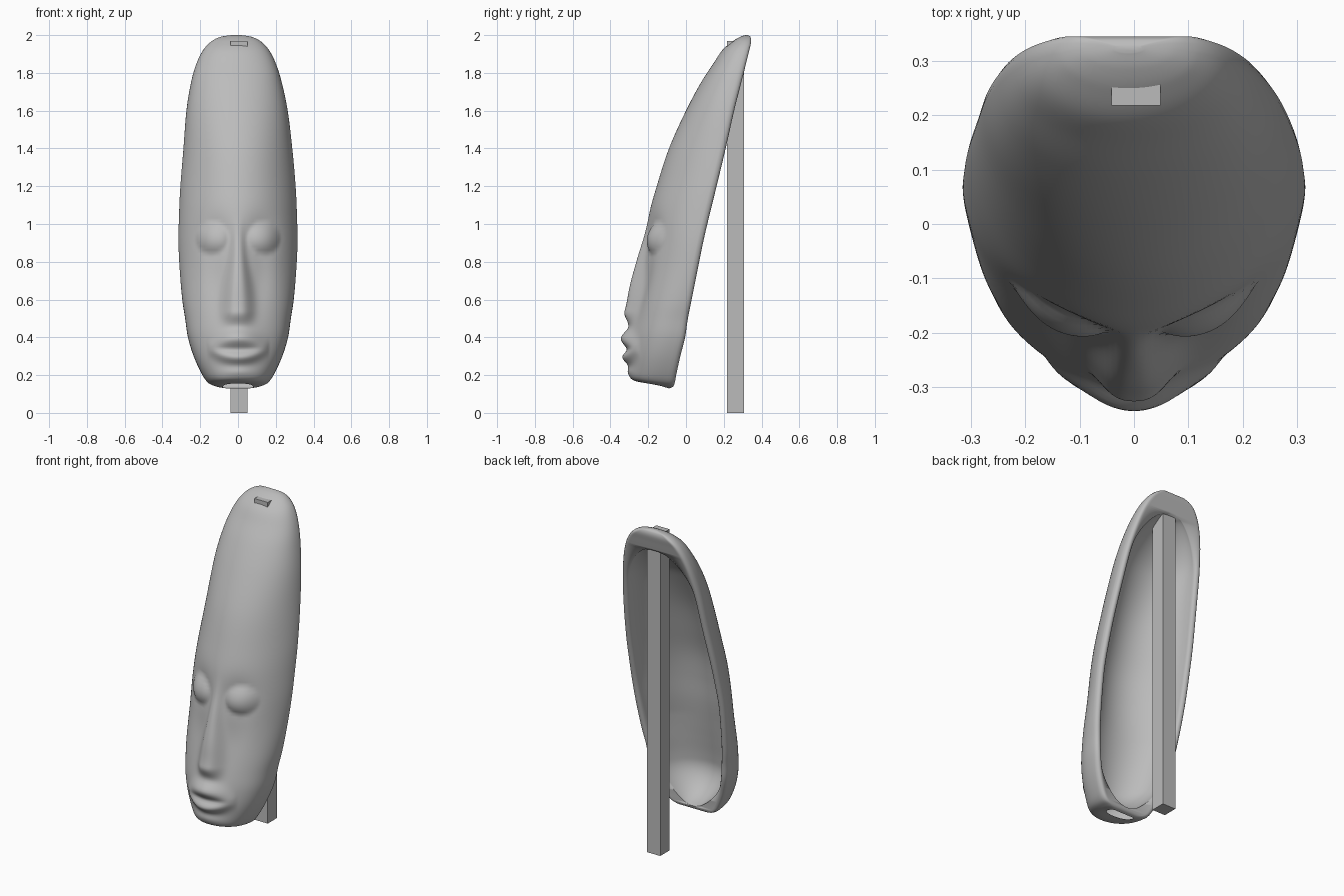
import bpy, bmesh
from math import sin, cos, pi, exp, sqrt

if "Cube" in bpy.data.objects:
    bpy.data.objects.remove(bpy.data.objects["Cube"], do_unlink=True)

grey = bpy.data.materials.new("plain_grey")
grey.use_nodes = True
COLOUR = (0.5, 0.5, 0.5, 1)
grey.diffuse_color = COLOUR
grey.node_tree.nodes["Principled BSDF"].inputs["Base Color"].default_value = COLOUR

# Mask stations: height, half width, front y, rim y
STATIONS = [
    (.13, .08, -.18, -.09), (.138, .12, -.25, -.07), (.158, .16, -.29, -.06),
    (.21, .195, -.295, -.05), (.3, .235, -.29, -.03), (.4, .265, -.28, -.005),
    (.5, .28, -.265, .01), (.6, .295, -.25, .03), (.75, .308, -.23, .06),
    (.9, .315, -.217, .09), (1.05, .312, -.196, .125), (1.2, .305, -.155, .162),
    (1.4, .288, -.09, .21), (1.6, .268, 0, .255), (1.75, .24, .08, .293),
    (1.85, .21, .145, .318), (1.92, .175, .192, .335), (1.965, .133, .243, .345),
    (1.99, .085, .285, .341), (2.0, .025, .315, .328)]
STEPS, COLS, INNER = 8, 88, 36


def spline(points, steps):
    """Smooth in-between stations through the given ones."""
    last = len(points) - 1
    for i in range(last):
        a, b, c, d = (points[min(max(k, 0), last)] for k in (i - 1, i, i + 1, i + 2))
        for s in range(steps):
            t = s / steps
            yield [.5 * (2 * q + (r - p) * t + (2 * p - 5 * q + 4 * r - u) * t * t
                         + (3 * q - p - 3 * r + u) * t ** 3)
                   for p, q, r, u in zip(a, b, c, d)]
    yield points[-1]


def bell(d, size):
    return exp(-(d / size) ** 2)


def ramp(v, lo, hi):
    t = min(1, max(0, (v - lo) / (hi - lo)))
    return t * t * (3 - 2 * t)


def relief(x, z):
    """How far the face stands out from the plain shell."""
    x = abs(x)
    # nose: narrow bridge widening to the nostrils
    down = ramp(z, 1.02, .56)
    half = .028 + .045 * down ** 1.5
    out = .06 * ramp(z, 1.06, .62) * ramp(z, .44, .54) * exp(-(x / half) ** 3)
    # sockets, cheek hollows
    out -= .024 * bell(x - .12, .085) * bell(z - .94, .105)
    out -= .012 * bell(x - .12, .06) * bell(z - .72, .14)
    # closed eyes
    r2 = ((x - .138) / .088) ** 2 + ((z - .925) / .085) ** 2
    out += .042 * max(0, 1 - r2) ** 1.1
    # muzzle, lips and chin
    out += .032 * bell(x, .11) * bell(z - .40, .11)
    s = max(0, 1 - (x / .165) ** 2)
    line = .34 - .01 * s
    out += .032 * s * bell(z - line - .065 * s, .043)
    out += .036 * s * bell(z - line + .05 * s, .038)
    out -= .006 * s * bell(z - line, .016)
    out += .012 * bell(x, .09) * bell(z - .195, .03)
    return out


def section(z, w, front, rim):
    """Closed C-shaped outline of the hollow shell at one height."""
    e = min(.027, .3 * (rim - front), .3 * w)
    # full round chin, keeled brow, flatter crown
    power = .74 + .5 * ramp(z, .4, .9) - .42 * ramp(z, 1.2, 1.9)
    loop = []
    for i in range(COLS + 1):
        a = pi * (i / COLS - .5)
        x = w * sin(a)
        y = rim - e - (rim - e - front) * max(0, cos(a)) ** power
        loop.append((x, y - relief(x, z) * ramp(cos(a), .05, .45), z))
    # cavity, closing towards both ends
    u = min(1, max(0, (z - .16) / .2)) * min(1, max(0, (1.87 - z) / .25))
    c = sqrt(1 - (1 - u) ** 2)
    wide = (w - 1.5 * e) * (.15 + .85 * c)
    deep = max(0, rim - front - .06) * c
    # rounded rim
    edge = [(.12, .5), (.4, .12), (.8, 0), (1.2, .15 * c)]
    loop += [(w - p * e, rim - q * e, z) for p, q in edge]
    for i in range(INNER + 1):
        a = pi * (.5 - i / INNER)
        y = rim - .5 * e * c - deep * max(0, cos(a)) ** max(1, power)
        loop.append((wide * sin(a), y, z))
    loop += [(p * e - w, rim - q * e, z) for p, q in reversed(edge)]
    # crown leans slightly sideways, chin underside rises to the front
    lean = -.01 * ramp(z, 1.3, 1.9)
    lift = .026 * ramp(z, .4, .13) / (rim - front)
    return [(x + lean, y, h + lift * (rim - y)) for x, y, h in loop]


def make_object(name, bm):
    bmesh.ops.recalc_face_normals(bm, faces=bm.faces)
    mesh = bpy.data.meshes.new(name)
    bm.to_mesh(mesh)
    bm.free()
    mesh.materials.append(grey)
    obj = bpy.data.objects.new(name, mesh)
    bpy.context.collection.objects.link(obj)
    return obj


# Mask: sections lofted upwards, open under the chin, closed at the crown
bm = bmesh.new()
rings = [[bm.verts.new(p) for p in section(*s)] for s in spline(STATIONS, STEPS)]
for low, high in zip(rings, rings[1:]):
    for i in range(len(low)):
        bm.faces.new((low[i - 1], low[i], high[i], high[i - 1]))
bm.faces.new(rings[-1])
mask = make_object("mask", bm)
bpy.context.view_layer.objects.active = mask
mask.select_set(True)
bpy.ops.object.shade_smooth_by_angle(angle=1.4)

# Stand post behind the mask, its tip showing through the crown
bm = bmesh.new()
bmesh.ops.create_cube(bm, size=1)
for v in bm.verts:
    v.co = (.004 + v.co.x * .09, .263 + v.co.y * .09, (v.co.z + .5) * 1.97)
make_object("stand_post", bm)
